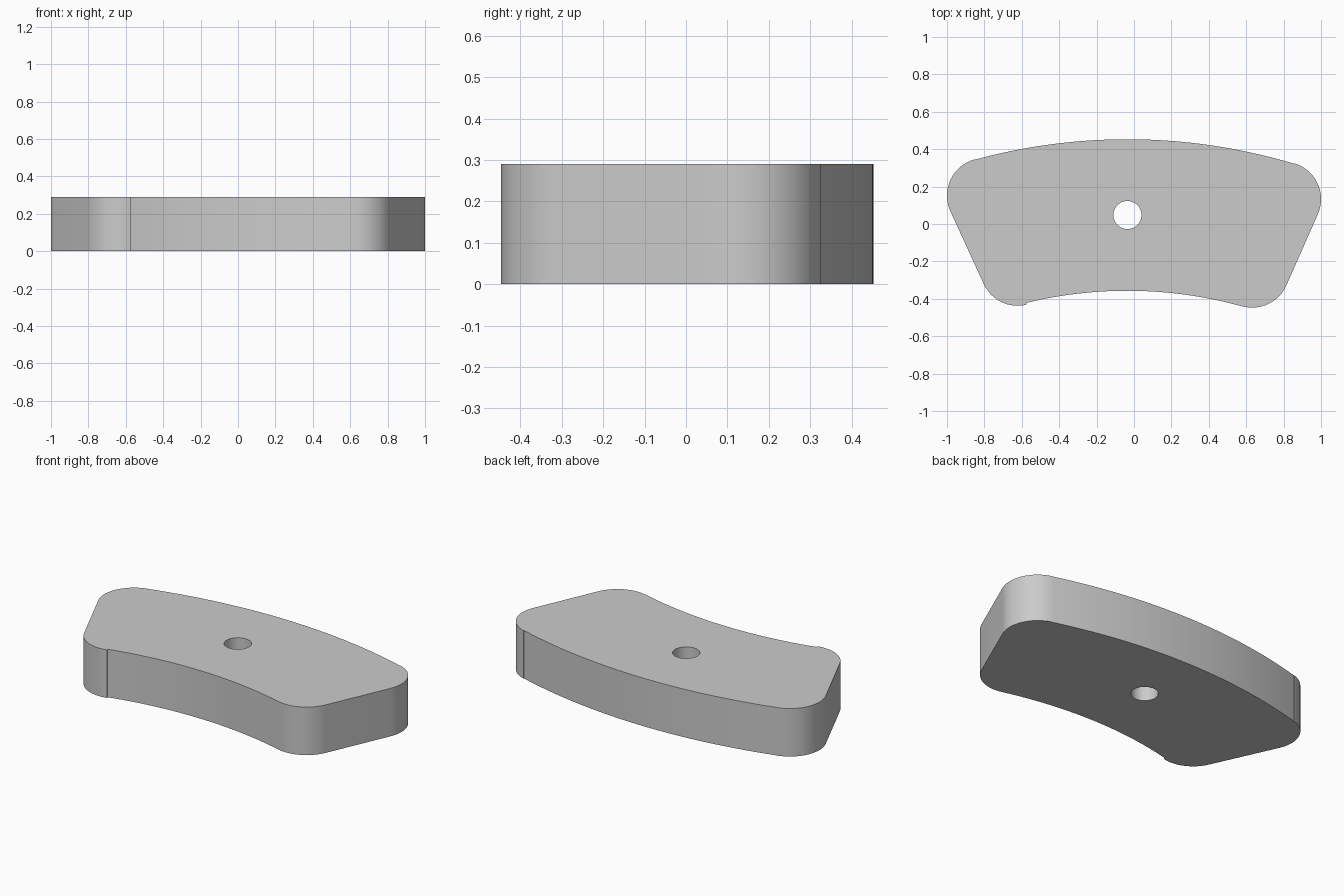
import bpy, bmesh, math
from mathutils import Vector

if "Cube" in bpy.data.objects:
    bpy.data.objects.remove(bpy.data.objects["Cube"], do_unlink=True)

HEIGHT = 0.29
HUB = Vector((-0.035, -2.65))        # shared centre of both long curved edges
OUTER, INNER = 3.103, 2.293
FILLET = 0.2

# Centres of the four rounded corners, set by the slanted ends
back_left, back_right = Vector((0.80, 0.133)), Vector((-0.80, 0.152))
front_left, front_right = Vector((0.632, -0.247)), Vector((-0.622, -0.237))


def direction(v):
    return math.atan2(v.y, v.x)


def arc(centre, radius, start, end, steps):
    """Points along an arc, both ends included."""
    return [centre + radius * Vector((math.cos(a), math.sin(a)))
            for a in (start + (end - start) * i / steps for i in range(steps + 1))]


def side_normal(front, back, sign):
    edge = back - front
    return direction(sign * Vector((edge.y, -edge.x)))


def prism(name, points, low, high):
    bm = bmesh.new()
    face = bm.faces.new([bm.verts.new((p.x, p.y, low)) for p in points])
    top = bmesh.ops.extrude_face_region(bm, geom=[face])["geom"]
    bmesh.ops.translate(bm, vec=(0, 0, high - low),
                        verts=[g for g in top if isinstance(g, bmesh.types.BMVert)])
    bmesh.ops.remove_doubles(bm, verts=bm.verts, dist=0.0005)
    bmesh.ops.recalc_face_normals(bm, faces=bm.faces)
    mesh = bpy.data.meshes.new(name)
    bm.to_mesh(mesh)
    bm.free()
    obj = bpy.data.objects.new(name, mesh)
    bpy.context.collection.objects.link(obj)
    return obj


# Outline, counter-clockwise: corners joined by long arcs and straight ends
aim = {k: direction(c - HUB) for k, c in
       dict(bl=back_left, br=back_right, fl=front_left, fr=front_right).items()}
left_end = side_normal(front_left, back_left, 1)
right_end = side_normal(front_right, back_right, -1) % math.tau
outline = (arc(back_left, FILLET, left_end, aim["bl"], 16)
           + arc(HUB, OUTER, aim["bl"], aim["br"], 40)
           + arc(back_right, FILLET, aim["br"], right_end, 16)
           + arc(front_right, FILLET, right_end, aim["fr"] + math.pi, 16)
           + arc(HUB, INNER, aim["fr"], aim["fl"], 40)
           + arc(front_left, FILLET, aim["fl"] - math.pi, left_end, 16))
block = prism("curved_block", outline, 0, HEIGHT)

# Round hole through the block
hole = prism("hole_cutter", arc(Vector((-0.035, 0.048)), 0.075, 0, math.tau, 48)[:-1],
             -0.1, HEIGHT + 0.1)
hole.hide_render = True
cut = block.modifiers.new("hole", "BOOLEAN")
cut.operation, cut.solver, cut.object = "DIFFERENCE", "EXACT", hole
bpy.ops.object.select_all(action="DESELECT")
block.select_set(True)
bpy.context.view_layer.objects.active = block
bpy.ops.object.modifier_apply(modifier=cut.name)
bpy.data.objects.remove(hole, do_unlink=True)

# One plain grey
grey = bpy.data.materials.new("light_grey")
grey.use_nodes = True
grey.diffuse_color = (0.6, 0.6, 0.6, 1)
grey.node_tree.nodes["Principled BSDF"].inputs["Base Color"].default_value = (0.6, 0.6, 0.6, 1)
block.data.materials.clear()
block.data.materials.append(grey)
bpy.ops.object.shade_smooth_by_angle(angle=math.radians(30))
